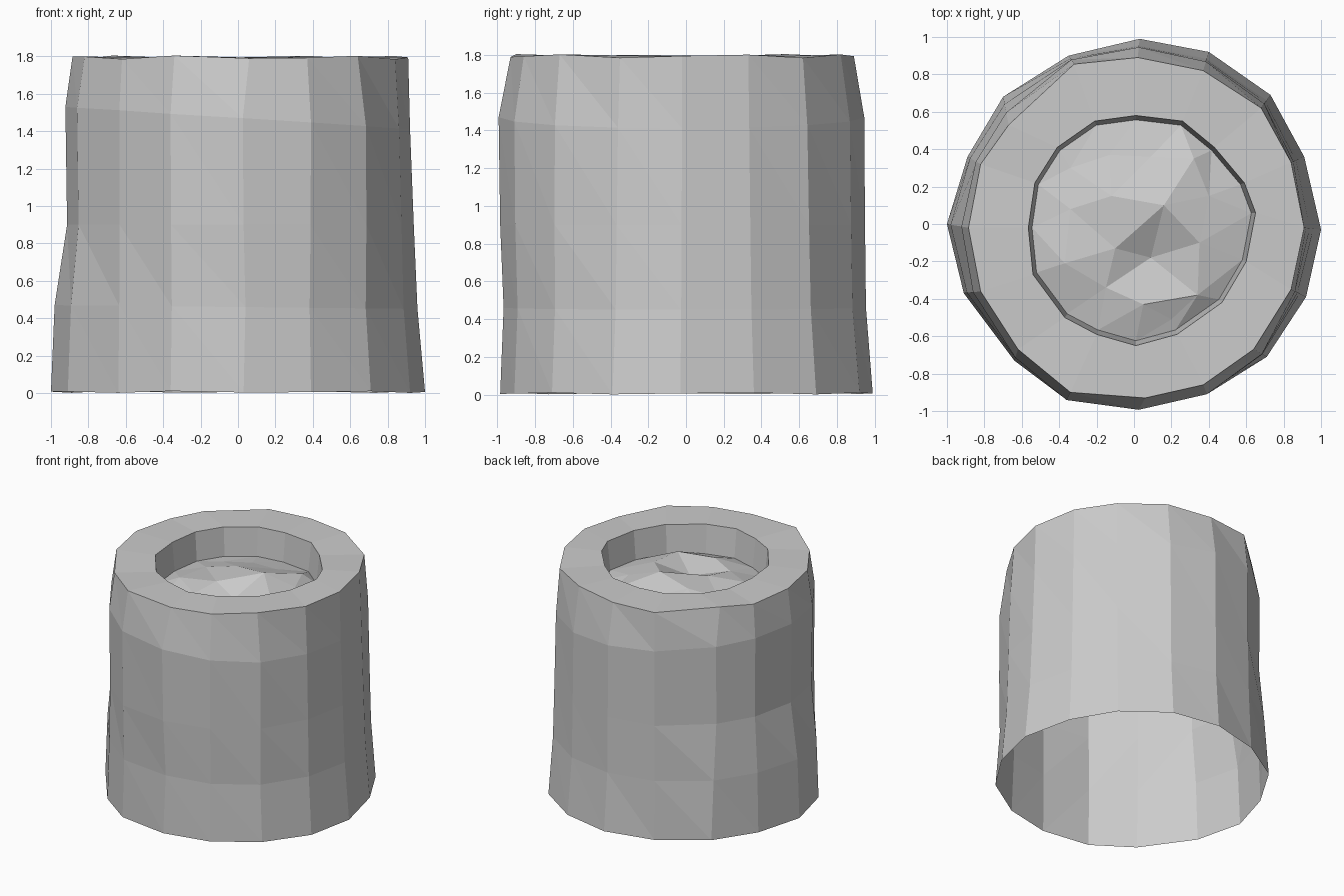
import bpy, math
from mathutils import Vector
from mathutils.geometry import delaunay_2d_cdt

if "Cube" in bpy.data.objects:
    bpy.data.objects.remove(bpy.data.objects["Cube"])

N = 16
# Irregular 16-sided outlines, counter-clockwise from +x
BASE = [(1, -.03), (.91, .36), (.73, .69), (.40, .92), (.03, .99), (-.35, .90),
        (-.70, .68), (-.89, .36), (-1, 0), (-.91, -.37), (-.64, -.73),
        (-.36, -.94), (.03, -.985), (.39, -.91), (.71, -.71), (.92, -.39)]
TOP = [(.91, -.02), (.84, .33), (.68, .62), (.37, .82), (.02, .89), (-.32, .855),
       (-.67, .53), (-.82, .32), (-.885, -.02), (-.82, -.36), (-.62, -.67),
       (-.34, -.90), (.06, -.93), (.37, -.86), (.64, -.67), (.84, -.35)]
HOLE = [(.65, .06), (.59, .22), (.43, .41), (.26, .55), (.01, .58), (-.21, .55),
        (-.41, .41), (-.53, .22), (-.565, -.02), (-.54, -.27), (-.37, -.50),
        (-.20, -.59), (.01, -.65), (.23, -.59), (.47, -.42), (.60, -.20)]


def make(name, verts, faces):
    me = bpy.data.meshes.new(name)
    me.from_pydata(verts, [], faces)
    me.update()
    ob = bpy.data.objects.new(name, me)
    bpy.context.collection.objects.link(ob)
    return ob


def mid_ring(z, tilt, right, back, left, front):
    """Blend base and top outlines, with a different amount on each side."""
    ring = []
    for i, (b, t) in enumerate(zip(BASE, TOP)):
        c, s = math.cos(math.tau * i / N), math.sin(math.tau * i / N)
        k = c * c * (right if c > 0 else left) + s * s * (back if s > 0 else front)
        ring.append((b[0] + (t[0] - b[0]) * k, b[1] + (t[1] - b[1]) * k, z - tilt * c))
    return ring


# Outer wall, rim and inner wall as one open-bottomed shell
wave = [.01 * math.sin(2.4 * i) for i in range(N)]
inner = [(x * .965, y * .96, 1.57) for x, y in HOLE]
rings = [
    [(x, y, 0.006 + wave[i] * .5) for i, (x, y) in enumerate(BASE)],
    mid_ring(.46, .01, .45, .36, .17, .33),
    mid_ring(.90, 0, .67, .41, .75, 0),
    mid_ring(1.47, .06, .89, .45, .67, -.15),
    [(x, y, 1.795 + wave[i]) for i, (x, y) in enumerate(TOP)],
    [(x, y, 1.795) for x, y in HOLE],
    inner,
]
verts = [v for r in rings for v in r]
faces = []
for k in range(len(rings) - 1):
    for i in range(N):
        a, b = k * N + i, k * N + (i + 1) % N
        faces += [(a, b, a + N), (b, b + N, a + N)] if k < 4 else [(a, b, b + N, a + N)]
make("outer_wall_and_rim", verts, faces)

# Bumpy filling inside the hole
bumps = [(.32, .35, 1.64), (.40, .15, 1.63), (.09, -.18, 1.58), (.16, .10, 1.70),
         (-.12, .15, 1.66), (-.34, .08, 1.62), (-.13, .37, 1.60), (-.34, .30, 1.58),
         (-.37, -.21, 1.64), (-.15, -.34, 1.62), (.05, -.43, 1.64), (.35, -.10, 1.65),
         (-.10, -.13, 1.65), (.34, -.38, 1.63), (.20, -.51, 1.59), (.09, .36, 1.61)]
pts = inner + bumps
co, _, tris, orig, _, _ = delaunay_2d_cdt(
    [Vector(p[:2]) for p in pts], [(i, (i + 1) % N) for i in range(N)],
    [list(range(N))], 1, 1e-5)
make("inner_filling",
     [(c.x, c.y, pts[o[0]][2]) for c, o in zip(co, orig)], [tuple(t) for t in tris])
